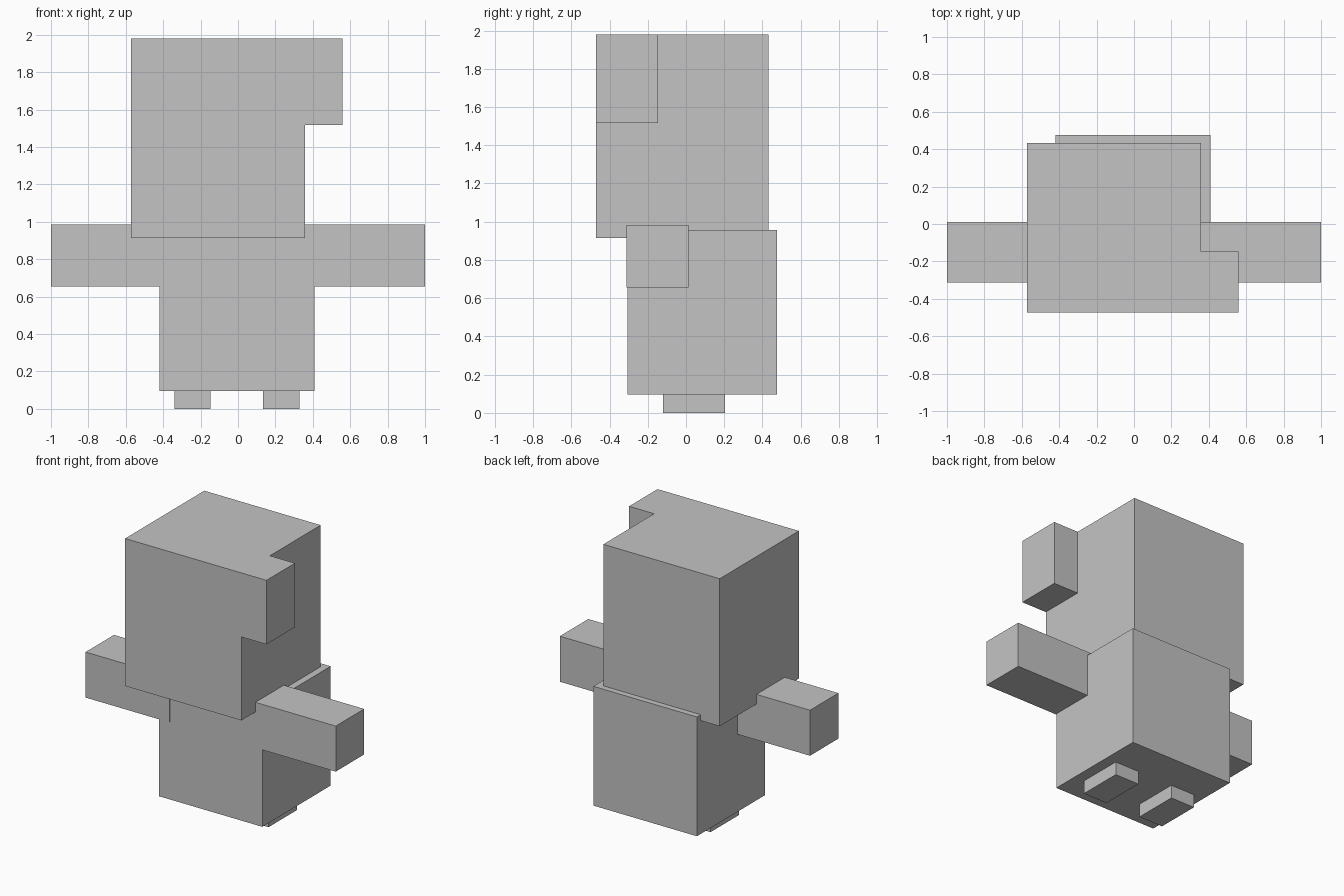
import bpy
import bmesh
from mathutils import Vector

default = bpy.data.objects.get("Cube")
if default:
    bpy.data.objects.remove(default, do_unlink=True)

# One flat grey for the whole figure
grey = bpy.data.materials.new("plain grey")
grey.use_nodes = True
colour = (0.55, 0.55, 0.55, 1)
grey.diffuse_color = colour
grey.node_tree.nodes["Principled BSDF"].inputs["Base Color"].default_value = colour


def finish(name, bm):
    mesh = bpy.data.meshes.new(name)
    bm.normal_update()
    bm.to_mesh(mesh)
    bm.free()
    mesh.materials.append(grey)
    obj = bpy.data.objects.new(name, mesh)
    bpy.context.collection.objects.link(obj)
    return obj


def box(name, x, y, z):
    """Box spanning the given (low, high) range on each axis."""
    bm = bmesh.new()
    bmesh.ops.create_cube(bm, size=1)
    spans = (x, y, z)
    size = Vector([hi - lo for lo, hi in spans])
    centre = Vector([(hi + lo) / 2 for lo, hi in spans])
    bmesh.ops.scale(bm, vec=size, verts=bm.verts)
    bmesh.ops.translate(bm, vec=centre, verts=bm.verts)
    return finish(name, bm)


# Torso, with its top tucked into the head
box("torso", (-0.42, 0.408), (-0.305, 0.475), (0.095, 0.957))

# Head, and the block on its upper front corner
box("head", (-0.572, 0.358), (-0.472, 0.432), (0.914, 1.98))
box("head_side_block", (0.358, 0.558), (-0.472, -0.147), (1.517, 1.98))

# Arms straight out to the sides, standing just proud of the chest
arm_y, arm_z = (-0.312, 0.012), (0.655, 0.984)
box("left_arm", (0.315, 1), arm_y, arm_z)
box("right_arm", (-1, -0.33), arm_y, arm_z)

# Short feet
foot_y, foot_z = (-0.12, 0.205), (0, 0.095)
box("left_foot", (0.135, 0.328), foot_y, foot_z)
box("right_foot", (-0.34, -0.147), foot_y, foot_z)
